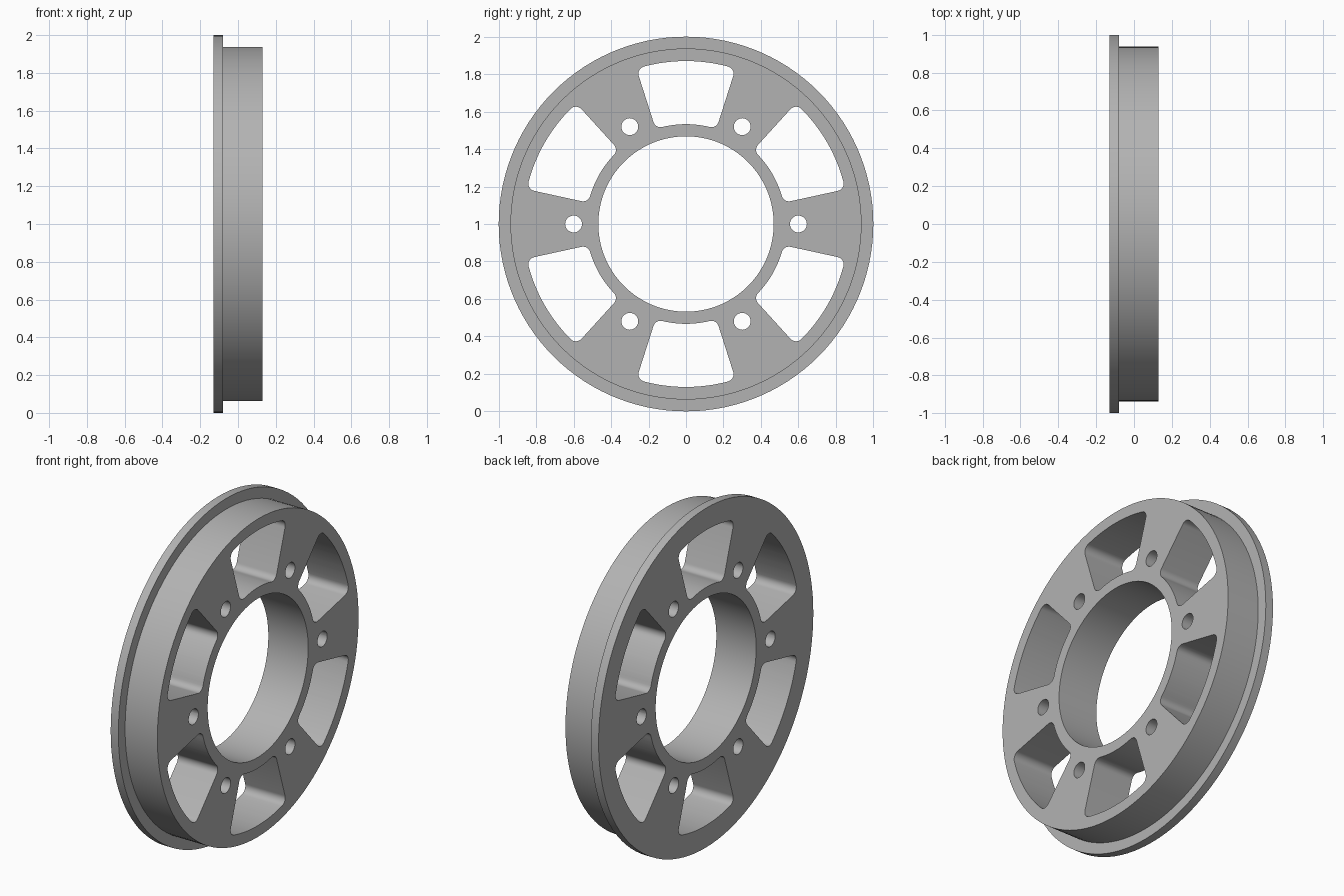
import bpy, bmesh
from math import cos, sin, asin, sqrt, pi, radians

cube = bpy.data.objects.get("Cube")
if cube:
    bpy.data.objects.remove(cube, do_unlink=True)

# Main dimensions
RIM, BODY, BORE = 1.0, 0.937, 0.468
BACK, STEP, FACE = -0.13, -0.08, 0.13
WIN_IN, WIN_OUT, WIN_HALF, FILLET = 0.533, 0.87, radians(17.7), 0.04
BOLT_CIRCLE, BOLT_R = 0.6, 0.045
SEGMENTS = 120

grey = bpy.data.materials.new("light grey metal")
grey.use_nodes = True
colour = (0.45, 0.45, 0.45, 1)
grey.diffuse_color = colour
grey.node_tree.nodes["Principled BSDF"].inputs["Base Color"].default_value = colour


def arc(radius, start, end, steps, centre=(0, 0)):
    """Points on an arc in the wheel plane (y, z)."""
    angles = [start + (end - start) * i / steps for i in range(steps + 1)]
    return [(centre[0] + radius * cos(a), centre[1] + radius * sin(a)) for a in angles]


def window_outline(mid):
    """Sector with radial sides and four rounded corners."""
    points = []
    corners = [(WIN_OUT - FILLET, 1, 0), (WIN_IN + FILLET, 1, 1),
               (WIN_IN + FILLET, -1, 1), (WIN_OUT - FILLET, -1, 0)]
    for distance, side, inner in corners:
        lean = WIN_HALF - asin(FILLET / distance)
        a = mid + side * lean
        centre = (distance * cos(a), distance * sin(a))
        radial = a + pi * side if inner else a
        flank = mid + side * (WIN_HALF + pi / 2)
        ends = (flank, radial) if inner else (radial, flank)
        if side < 0:
            ends = ends[::-1]
        points += arc(FILLET, *ends, 8, centre)
        if inner and side > 0:
            points += arc(WIN_IN, a, mid - lean, 12)[1:-1]
    lean = WIN_HALF - asin(FILLET / (WIN_OUT - FILLET))
    return points + arc(WIN_OUT, mid - lean, mid + lean, 16)[1:-1]


def add_prism(bm, outline):
    """Extrude an outline right through the wheel thickness."""
    face = bm.faces.new([bm.verts.new((BACK - 0.1, y, z)) for y, z in outline])
    top = bmesh.ops.extrude_face_region(bm, geom=[face])["geom"]
    moved = [v for v in top if isinstance(v, bmesh.types.BMVert)]
    bmesh.ops.translate(bm, verts=moved, vec=(FACE - BACK + 0.2, 0, 0))


def make_object(name, bm):
    bmesh.ops.recalc_face_normals(bm, faces=bm.faces)
    mesh = bpy.data.meshes.new(name)
    bm.to_mesh(mesh)
    bm.free()
    obj = bpy.data.objects.new(name, mesh)
    bpy.context.collection.objects.link(obj)
    mesh.materials.append(grey)
    obj.location.z = RIM
    return obj


# Flanged ring, turned from its cross-section around the x axis
profile = [(BACK, BORE), (BACK, RIM), (STEP, RIM), (STEP, BODY), (FACE, BODY), (FACE, BORE)]
bm = bmesh.new()
verts = [bm.verts.new((x, 0, r)) for x, r in profile]
edges = [bm.edges.new((v, verts[i - 1])) for i, v in enumerate(verts)]
bmesh.ops.spin(bm, geom=verts + edges, cent=(0, 0, 0), axis=(1, 0, 0),
               angle=2 * pi, steps=SEGMENTS, use_merge=True)
bmesh.ops.remove_doubles(bm, verts=bm.verts, dist=1e-5)
wheel = make_object("flanged_wheel", bm)

# Six windows alternating with six bolt holes
bm = bmesh.new()
for i in range(6):
    a = i * pi / 3
    add_prism(bm, window_outline(a + pi / 6))
    hub = (BOLT_CIRCLE * cos(a), BOLT_CIRCLE * sin(a))
    add_prism(bm, arc(BOLT_R, 0, 2 * pi, 32, hub)[:-1])
cutter = make_object("opening_cutter", bm)
cutter.hide_render = True

# Cut the openings and bake the result into the wheel
cut = wheel.modifiers.new("openings", 'BOOLEAN')
cut.operation = 'DIFFERENCE'
cut.solver = 'EXACT'
cut.object = cutter
bpy.context.view_layer.update()
baked = bpy.data.meshes.new_from_object(wheel.evaluated_get(bpy.context.evaluated_depsgraph_get()))
wheel.modifiers.clear()
wheel.data = baked
baked.name = "flanged_wheel"
bpy.data.objects.remove(cutter, do_unlink=True)

# Smooth walls with sharp rims
bpy.ops.object.select_all(action='DESELECT')
wheel.select_set(True)
bpy.context.view_layer.objects.active = wheel
bpy.ops.object.shade_smooth_by_angle(angle=radians(30))
